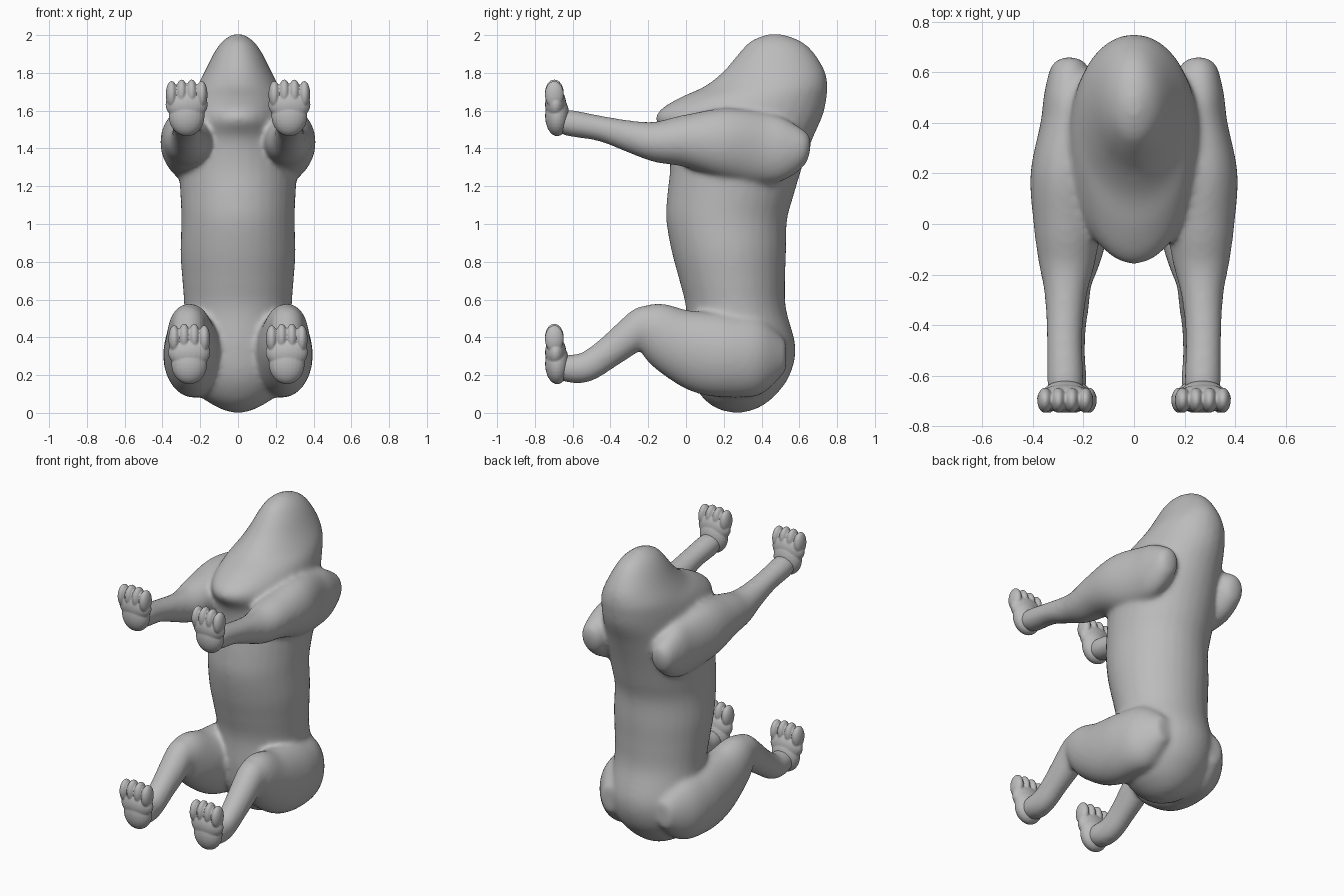
import bpy, bmesh, math
from mathutils import Vector, Matrix

if "Cube" in bpy.data.objects:
    bpy.data.objects.remove(bpy.data.objects["Cube"])

clay = bpy.data.materials.new("clay_grey")
clay.use_nodes = True
GREY = (0.5, 0.5, 0.5, 1)
clay.diffuse_color = GREY
clay.node_tree.nodes["Principled BSDF"].inputs["Base Color"].default_value = GREY

SIDES = 32
STEPS = 5


def smooth_rows(rows):
    """Catmull-Rom interpolation between the section rows."""
    out = []
    for i in range(len(rows) - 1):
        a, b = rows[max(i - 1, 0)], rows[i]
        c, d = rows[i + 1], rows[min(i + 2, len(rows) - 1)]
        for s in range(STEPS):
            t = s / STEPS
            out.append([q + 0.5 * t * (r - p + t * (2 * p - 5 * q + 4 * r - e
                        + t * (3 * (q - r) + e - p)))
                        for p, q, r, e in zip(a, b, c, d)])
    return out + [list(rows[-1])]


def skin(bm, rings):
    """Bridge the rings into a closed tube."""
    loops = [[bm.verts.new(p) for p in ring] for ring in rings]
    for a, b in zip(loops, loops[1:]):
        for j in range(SIDES):
            k = (j + 1) % SIDES
            bm.faces.new((a[j], a[k], b[k], b[j]))
    bm.faces.new(loops[0][::-1])
    bm.faces.new(loops[-1])


ANGLES = [2 * math.pi * j / SIDES for j in range(SIDES)]


def torso(bm, rows):
    """Rows: height, front y, back y, half width, narrowing to the front."""
    rings = []
    for z, front, back, w, egg in smooth_rows(rows):
        mid, r = (front + back) / 2, (back - front) / 2
        rings.append([(w * math.sin(a) * (1 - egg * math.cos(a)),
                       mid - r * math.cos(a), z) for a in ANGLES])
    skin(bm, rings)


def limb(bm, rows, side):
    """Rows: centre x, y, z, half width, half depth across the path."""
    rows = smooth_rows(rows)
    rings = []
    for i, (x, y, z, rx, rd) in enumerate(rows):
        p, q = rows[max(i - 1, 0)], rows[min(i + 1, len(rows) - 1)]
        d = Vector((0, q[1] - p[1], q[2] - p[2])).normalized()
        rings.append([(side * (x + rx * math.cos(a)),
                       y - d.z * rd * math.sin(a),
                       z + d.y * rd * math.sin(a)) for a in ANGLES])
    skin(bm, rings)


def ball(bm, centre, radii):
    bmesh.ops.create_uvsphere(
        bm, u_segments=24, v_segments=16, radius=1,
        matrix=Matrix.Translation(centre) @ Matrix.Diagonal((*radii, 1)))


def finish(bm, name, voxel, rounds):
    """Fuse the overlapping volumes into one soft skin."""
    bmesh.ops.recalc_face_normals(bm, faces=bm.faces)
    mesh = bpy.data.meshes.new(name)
    bm.to_mesh(mesh)
    bm.free()
    mesh.materials.append(clay)
    obj = bpy.data.objects.new(name, mesh)
    bpy.context.collection.objects.link(obj)
    fuse = obj.modifiers.new("fuse", 'REMESH')
    fuse.mode = 'VOXEL'
    fuse.voxel_size = voxel
    fuse.use_smooth_shade = True
    soften = obj.modifiers.new("soften", 'SMOOTH')
    soften.factor = 0.5
    soften.iterations = rounds


# Body: pelvis, belly, chest and blunt neck, with both pairs of legs
TORSO = [
    (0.0, 0.25, 0.29, 0.02, 0), (0.025, 0.16, 0.38, 0.1, 0),
    (0.09, 0.08, 0.47, 0.2, 0), (0.2, 0.02, 0.55, 0.27, 0),
    (0.35, 0.0, 0.58, 0.29, 0), (0.55, 0.0, 0.53, 0.285, 0),
    (0.7, -0.035, 0.525, 0.295, 0), (0.85, -0.075, 0.53, 0.305, 0),
    (1.02, -0.105, 0.535, 0.3, 0), (1.15, -0.1, 0.57, 0.305, 0),
    (1.3, -0.085, 0.615, 0.31, 0), (1.45, -0.1, 0.67, 0.285, 0.05),
    (1.55, -0.16, 0.715, 0.265, 0.1), (1.61, -0.13, 0.735, 0.255, 0.1),
    (1.67, -0.03, 0.745, 0.24, 0.1), (1.73, 0.1, 0.75, 0.215, 0.1),
    (1.81, 0.2, 0.735, 0.175, 0.05), (1.91, 0.285, 0.675, 0.125, 0),
    (1.97, 0.345, 0.605, 0.08, 0), (2.005, 0.43, 0.51, 0.025, 0)]
FORELEG = [
    (0.255, 0.66, 1.41, 0.02, 0.03), (0.255, 0.63, 1.41, 0.07, 0.09),
    (0.255, 0.52, 1.40, 0.1, 0.165), (0.25, 0.4, 1.40, 0.12, 0.19),
    (0.27, 0.2, 1.43, 0.14, 0.185), (0.265, 0.0, 1.44, 0.133, 0.14),
    (0.265, -0.15, 1.435, 0.113, 0.11), (0.27, -0.28, 1.46, 0.084, 0.087),
    (0.275, -0.45, 1.505, 0.071, 0.068), (0.272, -0.62, 1.535, 0.073, 0.07),
    (0.272, -0.69, 1.55, 0.06, 0.05)]
THIGH = [
    (0.2, 0.53, 0.3, 0.05, 0.08), (0.215, 0.4, 0.3, 0.14, 0.2),
    (0.235, 0.25, 0.3, 0.157, 0.22), (0.24, 0.1, 0.32, 0.154, 0.22),
    (0.245, -0.05, 0.375, 0.138, 0.185), (0.255, -0.17, 0.445, 0.113, 0.145),
    (0.26, -0.27, 0.475, 0.08, 0.085)]
SHIN = [
    (0.26, -0.15, 0.5, 0.07, 0.06), (0.26, -0.21, 0.475, 0.09, 0.098),
    (0.262, -0.3, 0.405, 0.087, 0.095), (0.265, -0.42, 0.312, 0.075, 0.083),
    (0.265, -0.53, 0.242, 0.072, 0.08), (0.26, -0.62, 0.235, 0.075, 0.075),
    (0.26, -0.69, 0.25, 0.06, 0.055)]

body = bmesh.new()
torso(body, TORSO)
for side in (1, -1):
    for rows in (FORELEG, THIGH, SHIN):
        limb(body, rows, side)
finish(body, "body", 0.013, 18)


# Paws: upright sole, heel and four toes
def paw(name, x, heel, height):
    bm = bmesh.new()
    ball(bm, (x, -0.682, heel + 0.105), (0.095, 0.064, 0.108))
    ball(bm, (x, -0.69, heel + 0.165), (0.112, 0.056, 0.085))
    for i in (-1.5, -0.5, 0.5, 1.5):
        top = heel + height - 0.008 * (abs(i) > 1)
        ball(bm, (x + i * 0.053, -0.697, top - 0.07), (0.031, 0.05, 0.072))
    finish(bm, name, 0.005, 3)


for label, side in (("left", 1), ("right", -1)):
    paw("front_paw_" + label, side * 0.272, 1.468, 0.295)
    paw("hind_paw_" + label, side * 0.258, 0.155, 0.315)
